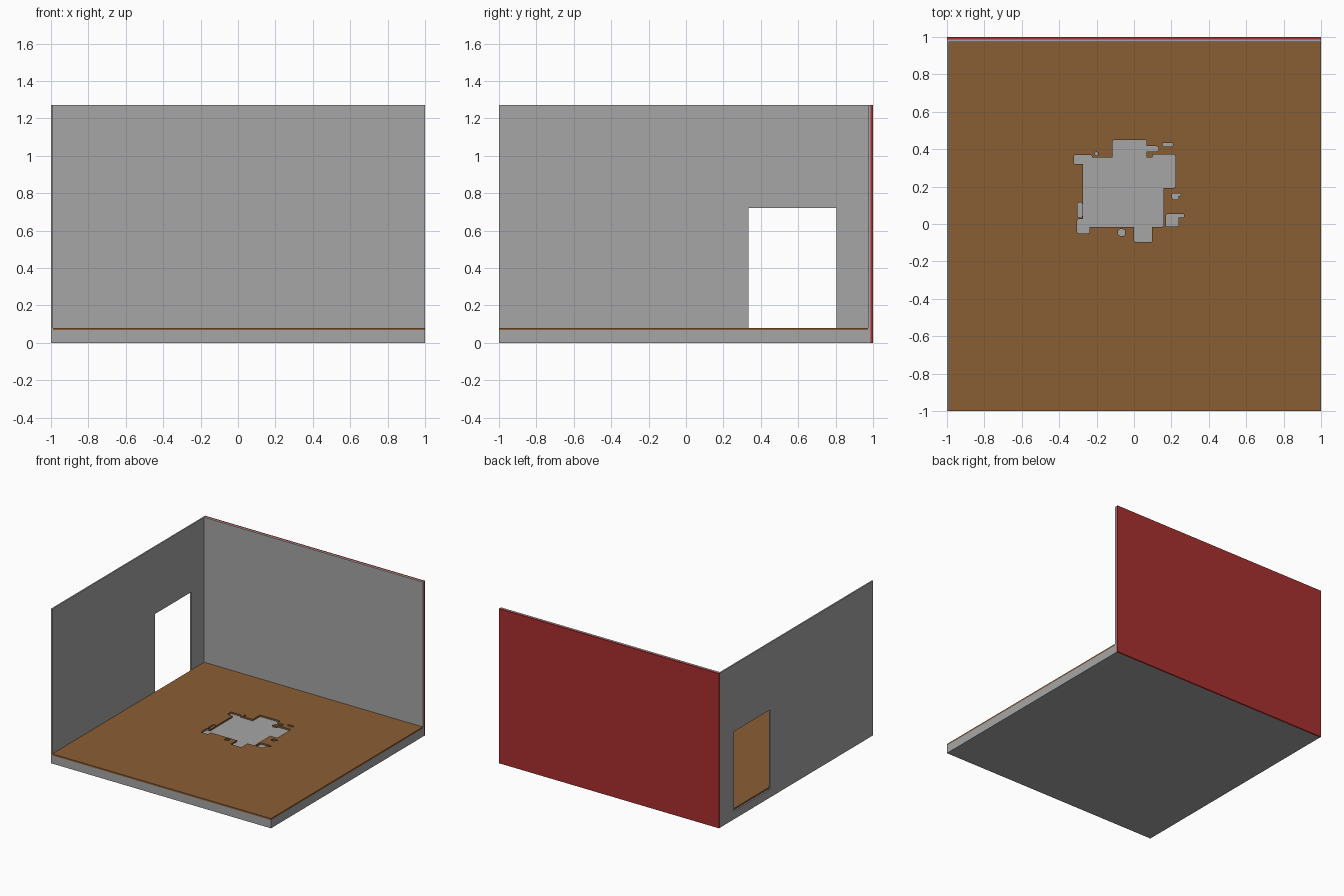
import bpy, bmesh, math

if "Cube" in bpy.data.objects:
    bpy.data.objects.remove(bpy.data.objects["Cube"])


def material(name, rgb):
    m = bpy.data.materials.new(name)
    m.diffuse_color = (*rgb, 1)
    m.use_nodes = True
    m.node_tree.nodes["Principled BSDF"].inputs["Base Color"].default_value = m.diffuse_color
    return m


GREY = material("plaster_grey", (0.38, 0.38, 0.38))
WOOD = material("wood_brown", (0.254, 0.112, 0.034))
RED = material("brick_red", (0.40, 0.028, 0.028))

SLAB_TOP, WOOD_TOP, WALL_TOP = 0.067, 0.08, 1.27
INNER_X, INNER_Y, SKIN_Y = -0.988, 0.972, 0.986


def add_prism(bm, points, offset):
    """Extrude a closed outline of 3D points along offset."""
    face = bm.faces.new([bm.verts.new(p) for p in points])
    ext = bmesh.ops.extrude_face_region(bm, geom=[face])
    verts = [v for v in ext["geom"] if isinstance(v, bmesh.types.BMVert)]
    bmesh.ops.translate(bm, verts=verts, vec=offset)


def finish(name, bm, mat):
    bmesh.ops.recalc_face_normals(bm, faces=bm.faces)
    me = bpy.data.meshes.new(name)
    bm.to_mesh(me)
    bm.free()
    me.materials.append(mat)
    ob = bpy.data.objects.new(name, me)
    bpy.context.collection.objects.link(ob)
    return ob


def box(name, x, y, z, mat):
    bm = bmesh.new()
    add_prism(bm, [(x[0], y[0], z[0]), (x[1], y[0], z[0]),
                   (x[1], y[1], z[0]), (x[0], y[1], z[0])], (0, 0, z[1] - z[0]))
    return finish(name, bm, mat)


def rounded_rect(x0, x1, y0, y1, z, r=0.01):
    r = min(r, (x1 - x0) * 0.4, (y1 - y0) * 0.4)
    pts = []
    for cx, cy, a in ((x1 - r, y1 - r, 0), (x0 + r, y1 - r, 90),
                      (x0 + r, y0 + r, 180), (x1 - r, y0 + r, 270)):
        for k in range(4):
            t = math.radians(a + 30 * k)
            pts.append((cx + r * math.cos(t), cy + r * math.sin(t), z))
    return pts


# Base slab, back wall and its red outer skin
box("base_slab", (-1, 1), (-1, SKIN_Y), (0, SLAB_TOP), GREY)
box("back_wall", (INNER_X, 1), (INNER_Y, SKIN_Y), (SLAB_TOP, WALL_TOP), GREY)
box("back_wall_skin", (-1, 1), (SKIN_Y, 1), (0, WALL_TOP), RED)

# Side wall with a doorway notch
bm = bmesh.new()
outline = [(-1, SLAB_TOP), (0.335, SLAB_TOP), (0.335, 0.72), (0.805, 0.72),
           (0.805, SLAB_TOP), (SKIN_Y, SLAB_TOP), (SKIN_Y, WALL_TOP), (-1, WALL_TOP)]
add_prism(bm, [(-1, y, z) for y, z in outline], (INNER_X + 1, 0, 0))
finish("side_wall", bm, GREY)

# Wooden floor with a ragged hole
floor = box("wood_floor", (INNER_X, 1), (-1, INNER_Y), (SLAB_TOP, WOOD_TOP), WOOD)
HOLES = [  # x0, x1, y0, y1
    (-0.272, 0.158, -0.015, 0.355),   # main opening
    (-0.114, 0.067, 0.30, 0.45),      # back
    (0.03, 0.13, 0.387, 0.416),
    (0.153, 0.208, 0.415, 0.434),
    (0.10, 0.221, 0.193, 0.372),      # right
    (0.204, 0.25, 0.149, 0.164),
    (0.204, 0.238, 0.131, 0.16),
    (0.17, 0.238, -0.014, 0.053),
    (0.20, 0.268, 0.034, 0.054),
    (0.0, 0.097, -0.097, 0.05),       # front
    (-0.085, -0.048, -0.063, -0.028),
    (-0.304, -0.237, -0.05, 0.027),   # left
    (-0.303, -0.276, 0.035, 0.115),
    (-0.322, -0.225, 0.32, 0.369),
    (-0.21, -0.192, 0.367, 0.384),
]
bm = bmesh.new()
for i, (x0, x1, y0, y1) in enumerate(HOLES):
    add_prism(bm, rounded_rect(x0, x1, y0, y1, 0.03 - 0.001 * i),
              (0, 0, 0.09 + 0.002 * i))
cutter = finish("floor_cutter", bm, WOOD)
mod = floor.modifiers.new("hole", "BOOLEAN")
mod.operation, mod.solver, mod.use_self = "DIFFERENCE", "EXACT", True
mod.object = cutter
bpy.context.view_layer.objects.active = floor
bpy.ops.object.modifier_apply(modifier=mod.name)
bpy.data.objects.remove(cutter)
